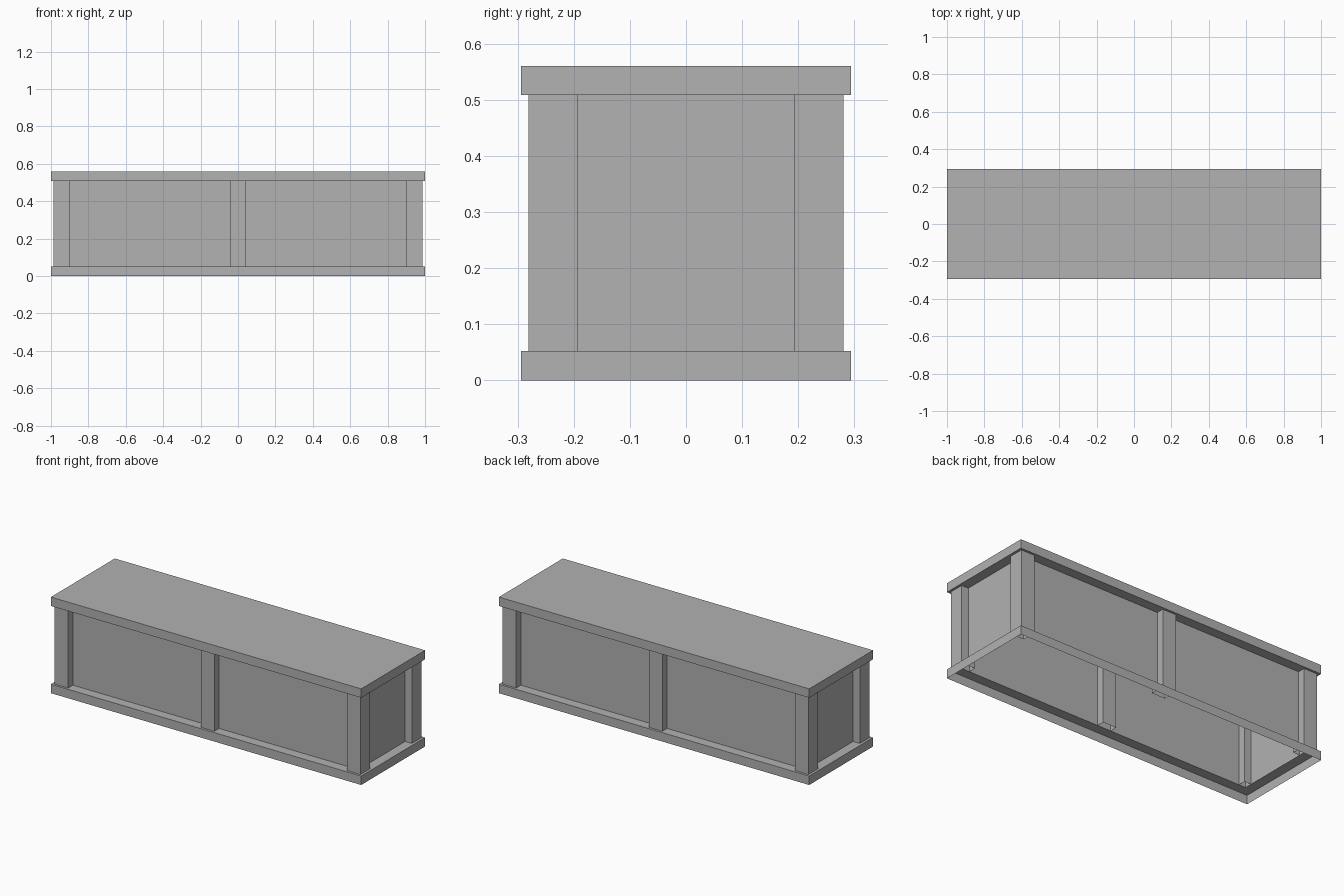
import bpy, bmesh

cube = bpy.data.objects.get("Cube")
if cube:
    bpy.data.objects.remove(cube)

grey = bpy.data.materials.new("plain grey")
grey.use_nodes = True
colour = (0.445, 0.445, 0.445, 1)
grey.diffuse_color = colour
grey.node_tree.nodes["Principled BSDF"].inputs["Base Color"].default_value = colour

# Main sizes: half extents of the rim and wall panels, and the levels
RIM = (1.0, 0.294)
WALL = (0.942, 0.237)
POST = 0.0435
FLOOR, EAVE, TOP = 0.052, 0.508, 0.56


def loft(name, sections, centre=(0, 0), cap=False):
    """Join rectangular sections (half size, height) into a thin shell."""
    bm = bmesh.new()
    loops = []
    for (hx, hy), z in sections:
        corners = ((-hx, -hy), (hx, -hy), (hx, hy), (-hx, hy))
        loops.append([bm.verts.new((x, y, z)) for x, y in corners])
    for low, high in zip(loops, loops[1:]):
        for i in range(4):
            j = (i + 1) % 4
            bm.faces.new((low[i], low[j], high[j], high[i]))
    if cap:
        bm.faces.new(loops[-1])
    mesh = bpy.data.meshes.new(name)
    bm.to_mesh(mesh)
    bm.free()
    mesh.materials.append(grey)
    obj = bpy.data.objects.new(name, mesh)
    obj.location = (*centre, 0)
    bpy.context.collection.objects.link(obj)
    return obj


# Open base rim with a ledge running in to the panels
loft("base_rim", [(RIM, 0), (RIM, FLOOR), (WALL, FLOOR)])

# Thin wall panels between the posts
loft("wall_panels", [(WALL, FLOOR), (WALL, EAVE)])

# Lid with overhanging underside
loft("lid", [(WALL, EAVE), (RIM, EAVE), (RIM, TOP)], cap=True)

# Hollow square posts straddling the panels
for side, sy in (("front", -1), ("back", 1)):
    for place, sx in (("right", -1), ("middle", 0), ("left", 1)):
        loft(f"{side}_{place}_post",
             [((POST, POST), FLOOR), ((POST, POST), EAVE)],
             centre=(sx * WALL[0], sy * WALL[1]))
